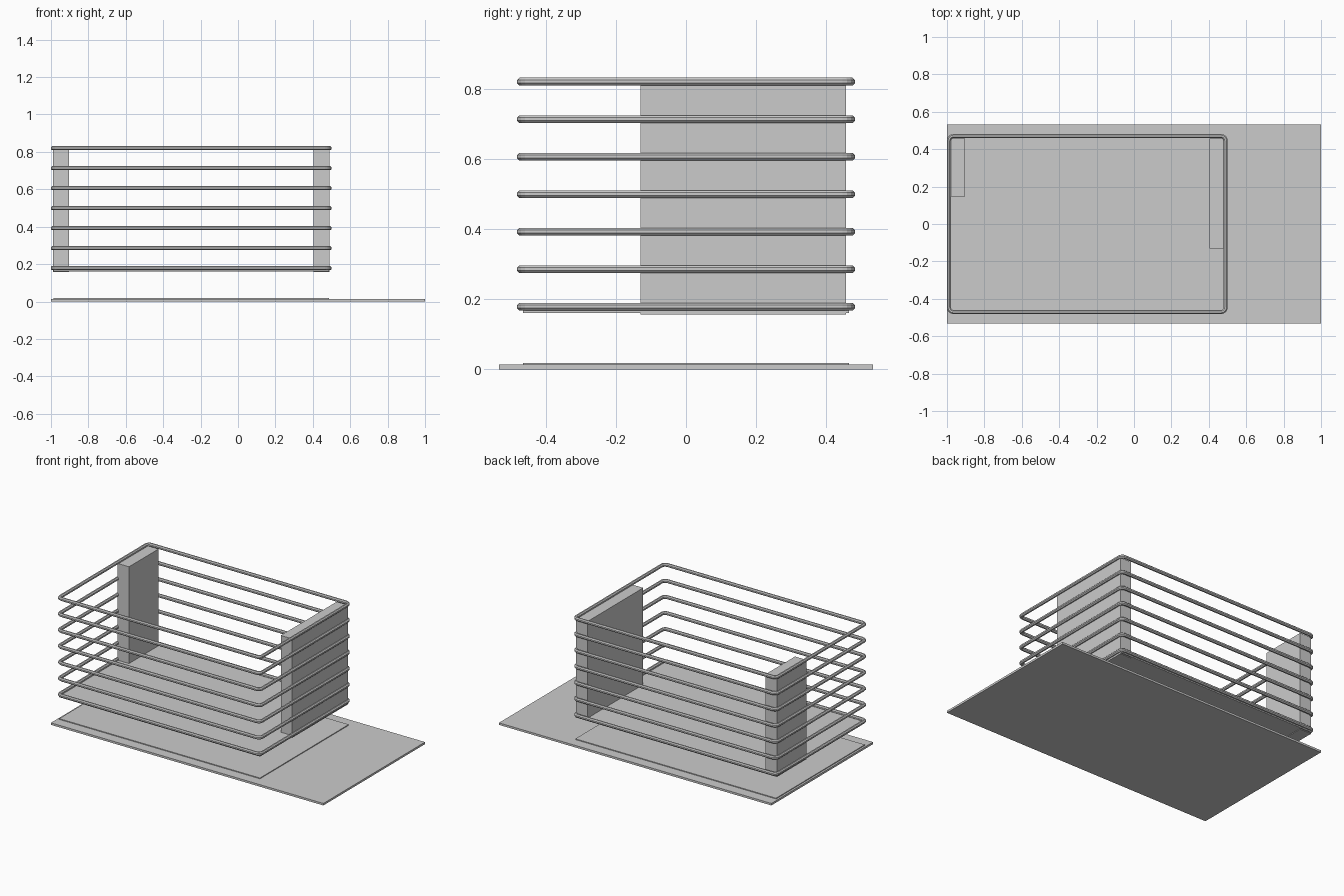
import bpy, bmesh, math

if "Cube" in bpy.data.objects:
    bpy.data.objects.remove(bpy.data.objects["Cube"])

CX = -0.25  # centre of the upper volume


def new_object(name, bm):
    bmesh.ops.recalc_face_normals(bm, faces=bm.faces)
    mesh = bpy.data.meshes.new(name)
    bm.to_mesh(mesh)
    bm.free()
    obj = bpy.data.objects.new(name, mesh)
    bpy.context.collection.objects.link(obj)
    return obj


def box(name, x0, x1, y0, y1, z0, z1):
    bm = bmesh.new()
    bmesh.ops.create_cube(bm, size=1)
    for v in bm.verts:
        v.co = ((x0 + x1) / 2 + v.co.x * (x1 - x0),
                (y0 + y1) / 2 + v.co.y * (y1 - y0),
                (z0 + z1) / 2 + v.co.z * (z1 - z0))
    return new_object(name, bm)


def ring(name, z, hx=0.74, hy=0.4705, corner=0.025, r=0.0118, segs=4, sides=8):
    """Octagonal tube swept round a rounded rectangle."""
    bm = bmesh.new()
    loops = []
    for q, (sx, sy) in enumerate([(1, 1), (-1, 1), (-1, -1), (1, -1)]):
        for i in range(segs + 1):
            a = math.pi / 2 * (q + i / segs)
            loop = []
            for k in range(sides):
                t = 2 * math.pi * (k + 0.5) / sides
                d = corner + r * math.cos(t)
                loop.append(bm.verts.new((CX + sx * (hx - corner) + d * math.cos(a),
                                          sy * (hy - corner) + d * math.sin(a),
                                          z + r * math.sin(t))))
            loops.append(loop)
    for i, a in enumerate(loops):
        b = loops[(i + 1) % len(loops)]
        for k in range(sides):
            n = (k + 1) % sides
            bm.faces.new((a[k], b[k], b[n], a[n]))
    return new_object(name, bm)


# Ground plate and the raised terrace under the volume
box("base_plate", -1, 1, -0.533, 0.533, 0, 0.0135)
box("terrace", CX - 0.737, CX + 0.737, -0.465, 0.465, 0.0135, 0.019)

# Floating floor slab
box("floor_slab", CX - 0.737, CX + 0.737, -0.465, 0.465, 0.161, 0.173)

# Two wall piers
box("left_pier", -0.988, -0.903, 0.147, 0.456, 0.157, 0.815)
box("right_pier", 0.405, 0.488, -0.13, 0.456, 0.157, 0.815)

# Seven evenly stacked rails
for i in range(7):
    ring(f"rail_{i + 1}", 0.179 + i * 0.1069)
